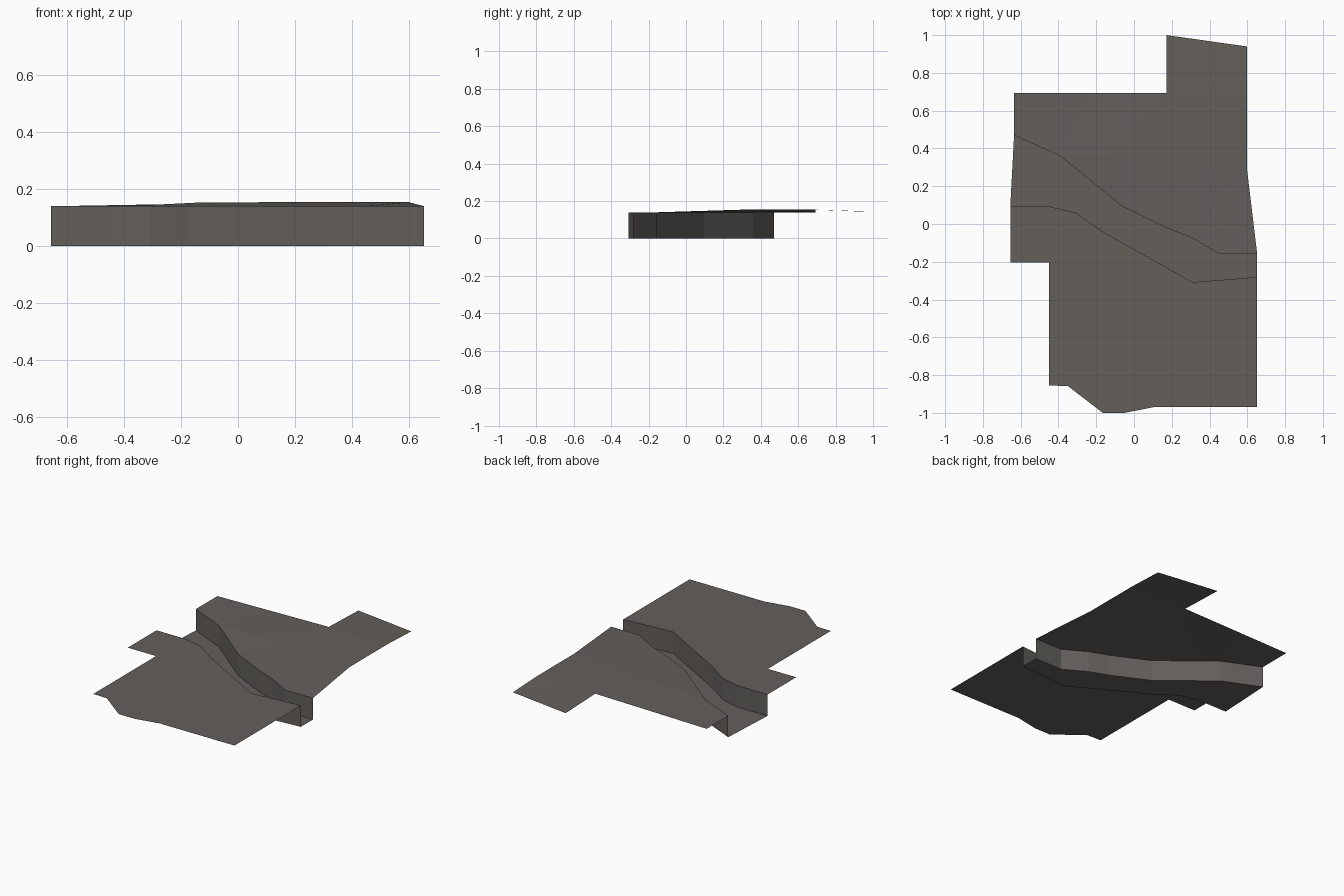
import bpy
from mathutils import Vector
from mathutils.geometry import delaunay_2d_cdt

if "Cube" in bpy.data.objects:
    bpy.data.objects.remove(bpy.data.objects["Cube"])

H = 0.14  # height of the banks above the channel floor

mat = bpy.data.materials.new("grey brown rock")
mat.diffuse_color = (0.125, 0.115, 0.105, 1)
mat.use_nodes = True
mat.node_tree.nodes["Principled BSDF"].inputs["Base Color"].default_value = mat.diffuse_color


def add_mesh(name, verts, faces):
    me = bpy.data.meshes.new(name)
    me.from_pydata(verts, [], faces)
    me.materials.append(mat)
    ob = bpy.data.objects.new(name, me)
    bpy.context.collection.objects.link(ob)
    return ob


def sheet(name, outline, inner=()):
    """Fill an outline of 3D points (plus inner points) as a sheet facing up."""
    pts = list(outline) + list(inner)
    n = len(outline)
    edges = [(i, (i + 1) % n) for i in range(n)]
    co, _, faces, orig, _, _ = delaunay_2d_cdt(
        [Vector(p[:2]) for p in pts], edges, [], 1, 1e-5)
    verts = [(c.x, c.y, pts[o[0]][2] if o else H) for c, o in zip(co, orig)]
    return add_mesh(name, verts, faces)


def wall(name, line):
    """Vertical strip from the channel floor up to the bank."""
    n = len(line)
    verts = at(line, 0) + at(line, H)
    return add_mesh(name, verts, [(i, i + 1, n + i + 1, n + i) for i in range(n - 1)])


def at(line, z):
    return [(x, y, z) for x, y in line]


# Channel edges, west to east
north_edge = [(-0.635, 0.47), (-0.39, 0.36), (-0.065, 0.095), (0.17, -0.02),
              (0.305, -0.073), (0.45, -0.157), (0.652, -0.157)]
south_edge = [(-0.655, 0.092), (-0.445, 0.092), (-0.31, 0.06), (-0.17, -0.038),
              (0.31, -0.308), (0.652, -0.281)]

# Channel floor and its two walls
sheet("channel_floor", at(south_edge + north_edge[::-1], 0))
wall("north_wall", north_edge[::-1])
wall("south_wall", south_edge)

# Flat south bank
south_rim = [(0.652, -0.968), (0.11, -0.968), (-0.05, -1.0), (-0.165, -1.0),
             (-0.35, -0.858), (-0.45, -0.855), (-0.45, -0.205), (-0.655, -0.205)]
sheet("south_bank", at(south_edge + south_rim, H)[::-1])

# North bank, swelling gently away from the channel
north_rim = [(0.597, 0.3, 0.154), (0.597, 0.69, 0.154), (0.597, 0.94, 0.144),
             (0.172, 1.0, 0.144), (0.172, 0.693, 0.154), (-0.24, 0.693, 0.147),
             (-0.635, 0.693, H)]
sheet("north_bank", at(north_edge, H) + north_rim,
      [(-0.13, 0.36, 0.153), (0.172, 0.35, 0.154)])
